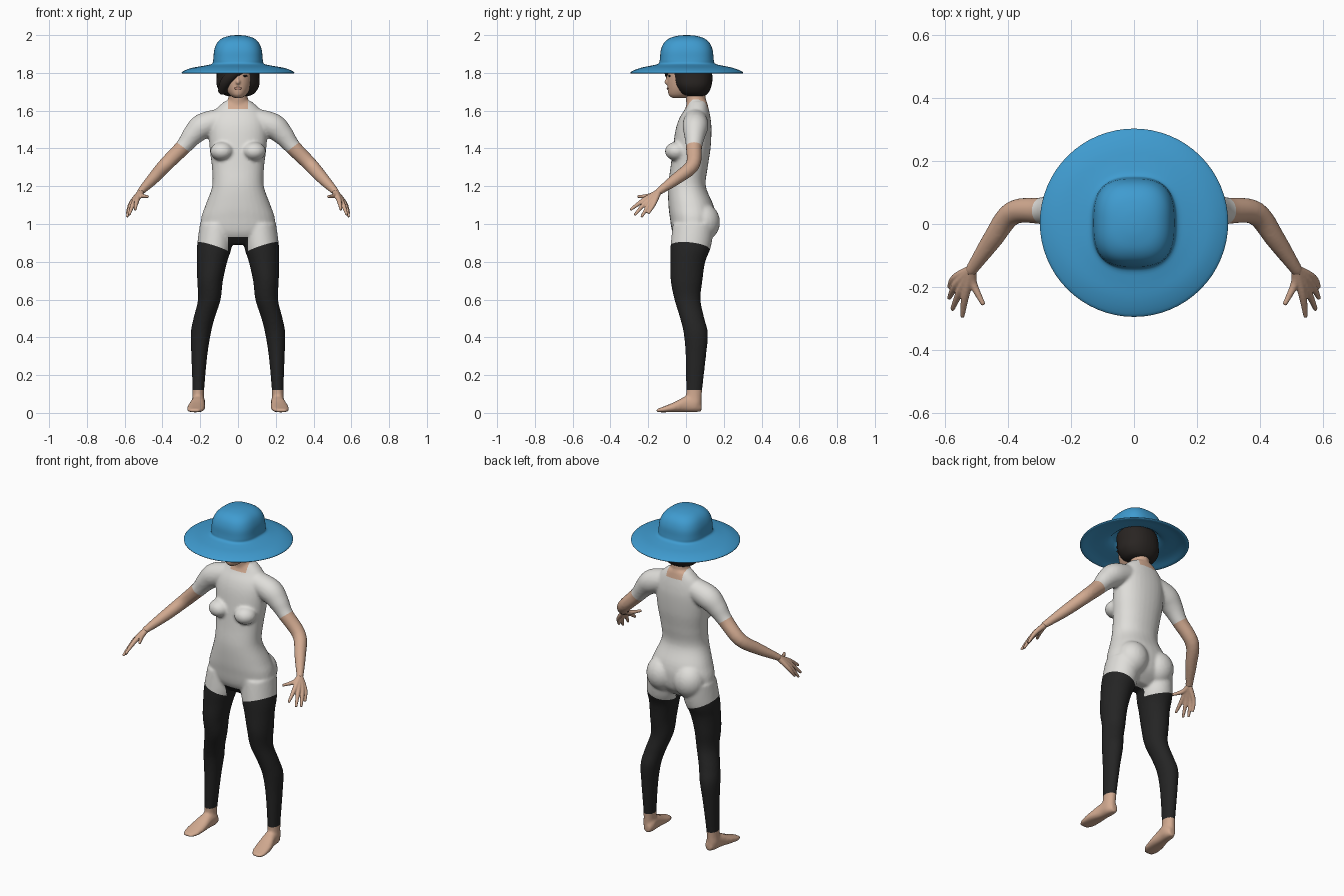
import bpy, bmesh
from math import cos, sin, pi, copysign
from mathutils import Vector, Matrix

if "Cube" in bpy.data.objects:
    bpy.data.objects.remove(bpy.data.objects["Cube"])


def material(name, *rgb):
    mat = bpy.data.materials.new(name)
    mat.use_nodes = True
    mat.diffuse_color = (*rgb, 1)
    mat.node_tree.nodes["Principled BSDF"].inputs["Base Color"].default_value = (*rgb, 1)
    return mat


skin = material("skin", .64, .40, .28)
shirt = material("off white cloth", .74, .73, .70)
leggings = material("black cloth", .018, .018, .018)
hair_dark = material("dark hair", .022, .018, .016)
hat_blue = material("blue felt", .05, .33, .63)
lip = material("lips", .50, .27, .20)


def spline(rows, steps=5):
    """Smoothly interpolate rows of numbers."""
    out, last = [], len(rows) - 1
    for i in range(last):
        quad = zip(rows[max(i - 1, 0)], rows[i], rows[i + 1], rows[min(i + 2, last)])
        quad = list(quad)
        for s in range(steps):
            t = s / steps
            out.append([b + t / 2 * (c - a + t * (2 * a - 5 * b + 4 * c - d
                        + t * (3 * (b - c) + d - a))) for a, b, c, d in quad])
    return out + [list(rows[-1])]


def ring(centre, a, b, power=2.0, count=32):
    def bend(v):
        return copysign(abs(v) ** (2 / power), v)
    angles = [2 * pi * i / count for i in range(count)]
    return [centre + a * bend(cos(t)) + b * bend(sin(t)) for t in angles]


def loft(bm, rings):
    loops = [[bm.verts.new(p) for p in r] for r in rings]
    for low, high in zip(loops, loops[1:]):
        for i in range(len(low)):
            j = (i + 1) % len(low)
            bm.faces.new((low[i], low[j], high[j], high[i]))
    bm.faces.new(loops[0][::-1])
    bm.faces.new(loops[-1])


def stack(bm, rows, power=2.0):
    """Rows of height, front, back, half width."""
    loft(bm, [ring(Vector((0, (f + k) / 2, z)), Vector((w, 0, 0)),
                   Vector((0, (k - f) / 2, 0)), power) for z, f, k, w in spline(rows)])


def tube(bm, rows, side=1):
    """Round limb along rows of x, y, z, radius."""
    rows = spline(rows)
    points = [Vector((side * x, y, z)) for x, y, z, r in rows]
    rings = []
    for i, p in enumerate(points):
        along = points[min(i + 1, len(points) - 1)] - points[max(i - 1, 0)]
        a = Vector((0, 1, 0)).cross(along).normalized()
        b = along.cross(a).normalized()
        rings.append(ring(p, a * rows[i][3], b * rows[i][3]))
    loft(bm, rings)


def ball(bm, centre, size):
    bmesh.ops.create_uvsphere(bm, u_segments=24, v_segments=16, radius=1,
                              matrix=Matrix.Translation(centre) @ Matrix.Diagonal((*size, 1)))


def finish(name, bm, mats, voxel=0, smooth=4):
    """Make an object; with a voxel size, fuse its volumes into one skin."""
    bmesh.ops.recalc_face_normals(bm, faces=bm.faces)
    mesh = bpy.data.meshes.new(name)
    bm.to_mesh(mesh)
    bm.free()
    obj = bpy.data.objects.new(name, mesh)
    bpy.context.collection.objects.link(obj)
    if voxel:
        fuse = obj.modifiers.new("fuse", 'REMESH')
        fuse.mode, fuse.voxel_size = 'VOXEL', voxel
        relax = obj.modifiers.new("relax", 'SMOOTH')
        relax.iterations = smooth
        graph = bpy.context.evaluated_depsgraph_get()
        obj.data = bpy.data.meshes.new_from_object(obj.evaluated_get(graph))
        obj.modifiers.clear()
        obj.data.name = name
    obj.data.materials.clear()
    for m in mats:
        obj.data.materials.append(m)
    for poly in obj.data.polygons:
        poly.use_smooth = True
        poly.material_index = 0
    return obj


# Body: torso, neck, bust, hips, legs, feet and arms fused together
bm = bmesh.new()
stack(bm, [(.89, -.03, .08, .10), (.95, -.07, .14, .19), (1.03, -.085, .155, .195),
           (1.1, -.093, .145, .172), (1.2, -.095, .105, .137), (1.3, -.082, .115, .138),
           (1.4, -.07, .13, .15), (1.5, -.055, .135, .155), (1.56, -.035, .13, .145),
           (1.61, -.005, .12, .115), (1.65, .01, .11, .07)], 2.2)
stack(bm, [(1.55, .01, .1, .06), (1.65, 0, .105, .052), (1.74, -.01, .1, .05)])
LEG = [(.112, .04, 1.0, .09, .11), (.125, .025, .88, .092, .107), (.137, .01, .8, .08, .092),
       (.148, .003, .7, .068, .084), (.152, .008, .6, .06, .069), (.18, .033, .5, .056, .064),
       (.197, .052, .42, .053, .064), (.205, .052, .3, .042, .054),
       (.21, .043, .12, .031, .043), (.213, .04, .05, .033, .042)]
FOOT = [(.205, .082, .03, .02, .022), (.208, .05, .046, .035, .042), (.212, 0, .046, .037, .042),
        (.22, -.06, .031, .046, .027), (.226, -.12, .018, .045, .015), (.23, -.158, .012, .025, .008)]
ARM = [(.09, .05, 1.55, .062), (.185, .05, 1.518, .068), (.24, .046, 1.47, .056),
       (.29, .042, 1.408, .043), (.385, .035, 1.312, .038), (.45, -.05, 1.24, .032),
       (.51, -.137, 1.177, .021), (.52, -.152, 1.163, .019)]
for side in (-1, 1):
    loft(bm, [ring(Vector((side * x, y, z)), Vector((rx, 0, 0)), Vector((0, ry, 0)))
              for x, y, z, rx, ry in spline(LEG)])
    loft(bm, [ring(Vector((side * x, y, z)), Vector((rx, 0, 0)), Vector((0, 0, rz)), 2.4)
              for x, y, z, rx, rz in spline(FOOT)])
    tube(bm, ARM, side)
    ball(bm, (side * .085, -.05, 1.385), (.062, .062, .05))
    ball(bm, (side * .09, .09, 1.01), (.092, .09, .1))
body = finish("body", bm, [skin, shirt, leggings], .008, 6)

# Clothing edges: cut the surface along each hem, then colour by position
SLEEVE, HEM = Vector((.61, 0, -.79)), Vector((.33, -.12, -1))
SLEEVE_END, HEM_BASE = Vector((.288, .04, 1.405)), Vector((0, 0, .835))
UP, ACROSS = Vector((0, 0, 1)), Vector((1, 0, 0))


def flip(v, side):
    return Vector((side * v.x, v.y, v.z))


cuts = [(UP * h, UP) for h in (.12, .93, 1.61, 1.66)]
for side in (-1, 1):
    cuts += [(flip(SLEEVE_END, side), flip(SLEEVE, side)),
             (HEM_BASE, flip(HEM, side)), (ACROSS * side * .052, ACROSS)]
bm = bmesh.new()
bm.from_mesh(body.data)
for point, normal in cuts:
    bmesh.ops.bisect_plane(bm, geom=bm.verts[:] + bm.edges[:] + bm.faces[:],
                           plane_co=point, plane_no=normal)
for face in bm.faces:
    c = face.calc_center_median()
    c.x = abs(c.x)
    middle = c.x < .052
    bare_arm = c.x > .23 and c.z > .95 and (c - SLEEVE_END).dot(SLEEVE) > 0
    if c.z < .12 or bare_arm or c.z > 1.66 or (middle and c.z > 1.61):
        face.material_index = 0
    elif (c - HEM_BASE).dot(HEM) > 0 or (middle and c.y < .04 and c.z < .93):
        face.material_index = 2
    else:
        face.material_index = 1
bm.to_mesh(body.data)
bm.free()

# Hands: each finger runs from the wrist through its knuckle to the tip
WRIST = (.515, -.145, 1.17, .016)
FINGERS = [((.51, -.19, 1.15, .013), (.477, -.257, 1.145, .007)),
           ((.535, -.225, 1.125, .013), (.545, -.295, 1.075, .007)),
           ((.55, -.21, 1.117, .013), (.577, -.272, 1.047, .007)),
           ((.562, -.19, 1.11, .013), (.587, -.236, 1.037, .007)),
           ((.568, -.17, 1.107, .012), (.587, -.2, 1.055, .007))]
for label, side in (("right", -1), ("left", 1)):
    bm = bmesh.new()
    for knuckle, tip in FINGERS:
        tube(bm, [WRIST, knuckle, tip], side)
    finish(label + "_hand", bm, [skin], .004, 2)

# Head with nose
bm = bmesh.new()
stack(bm, [(1.668, -.075, .01, .022), (1.685, -.092, .05, .045), (1.72, -.098, .08, .066),
           (1.77, -.1, .1, .077), (1.83, -.095, .1, .08), (1.86, -.08, .09, .07)])
ball(bm, (0, -.1, 1.752), (.012, .015, .014))
ball(bm, (0, -.094, 1.768), (.008, .012, .025))
finish("head", bm, [skin], .005, 3)

bm = bmesh.new()
ball(bm, (0, -.096, 1.718), (.022, .006, .007))
finish("mouth", bm, [lip])
bm = bmesh.new()
for side in (-1, 1):
    ball(bm, (side * .036, -.088, 1.784), (.015, .006, .005))
finish("eyes", bm, [hair_dark])

# Bobbed hair with a swept fringe
bm = bmesh.new()
stack(bm, [(1.676, .01, .09, .05), (1.69, -.03, .115, .085), (1.73, -.06, .135, .112),
           (1.78, -.073, .14, .113), (1.84, -.08, .13, .11), (1.865, -.07, .11, .09)], 2.2)
tube(bm, [(.03, -.083, 1.835, .03), (-.02, -.083, 1.797, .03),
          (-.065, -.058, 1.75, .03), (-.088, -.02, 1.695, .02)])
finish("hair", bm, [hair_dark], .006, 4)

# Hat: underside, rim, brim and squarish crown in one profile
HAT = [(1.86, .11, 2.4), (1.83, .14, 2.2), (1.812, .24, 2), (1.796, .288, 2), (1.805, .296, 2),
       (1.825, .25, 2), (1.838, .18, 2.1), (1.848, .139, 2.5), (1.87, .131, 2.8), (1.92, .126, 2.8),
       (1.96, .11, 2.7), (1.985, .081, 2.5), (1.997, .04, 2.2), (2.0, .004, 2)]
bm = bmesh.new()
loft(bm, [ring(Vector((0, .004, z)), Vector((r, 0, 0)),
               Vector((0, r * (1 + .09 * min(1, max(0, (.25 - r) * 9))), 0)), p, 64)
          for z, r, p in spline(HAT, 4)])
finish("sun_hat", bm, [hat_blue])
